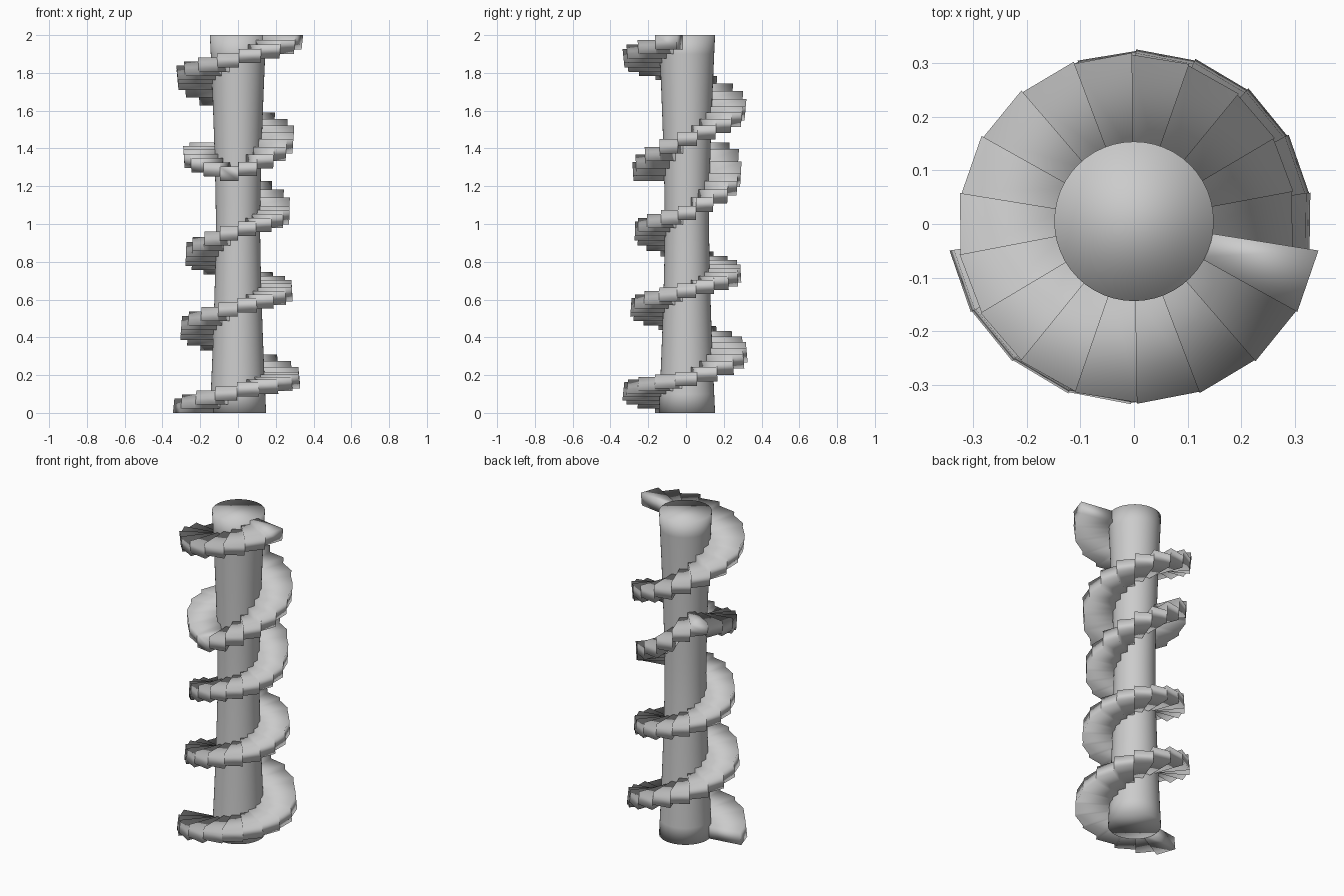
import bpy, bmesh, math

if "Cube" in bpy.data.objects:
    bpy.data.objects.remove(bpy.data.objects["Cube"])

CY = 0.005          # small offset of the axis
THICK = 0.075       # blade thickness
STEPS_PER_TURN = 18


def flare(z, r_mid, r_end):
    """Radius of the waisted form: narrow in the middle, wide at the ends."""
    return r_mid + (r_end - r_mid) * min(1, abs(z - 1)) ** 1.5


def finish(bm, name):
    bmesh.ops.recalc_face_normals(bm, faces=bm.faces)
    for f in bm.faces:
        f.smooth = True
    me = bpy.data.meshes.new(name)
    bm.to_mesh(me)
    bm.free()
    ob = bpy.data.objects.new(name, me)
    bpy.context.collection.objects.link(ob)
    return ob


# central shaft, slightly waisted
bm = bmesh.new()
SEG, rings = 48, []
for k in range(21):
    z = k * 0.1
    r = flare(z, 0.117, 0.149)
    rings.append([bm.verts.new((r * math.cos(2 * math.pi * i / SEG),
                                CY + r * math.sin(2 * math.pi * i / SEG), z))
                  for i in range(SEG)])
for a, b in zip(rings, rings[1:]):
    for i in range(SEG):
        j = (i + 1) % SEG
        bm.faces.new((a[i], a[j], b[j], b[i]))
bm.faces.new(rings[0][::-1])
bm.faces.new(rings[-1])
finish(bm, "shaft")

# height of the blade against its winding angle in degrees
PATH = [(189, .038), (270, .125), (360, .185), (450, .335), (540, .46),
        (630, .565), (720, .65), (810, .74), (900, .84), (990, .965),
        (1080, 1.055), (1170, 1.25), (1215, 1.40), (1260, 1.36),
        (1350, 1.26), (1440, 1.44), (1530, 1.59), (1620, 1.77),
        (1710, 1.865), (1791, 1.962)]


def height(deg):
    for (a0, z0), (a1, z1) in zip(PATH, PATH[1:]):
        if deg <= a1:
            return z0 + (z1 - z0) * (deg - a0) / (a1 - a0)
    return PATH[-1][1]


# stepped spiral blade wound around the shaft
bm = bmesh.new()
start, end = PATH[0][0], PATH[-1][0]
n = round((end - start) / 360 * STEPS_PER_TURN)


def section(deg, zc):
    a = math.radians(deg)
    out = []
    for outer, dz in ((0, -1), (0, 1), (1, 1), (1, -1)):
        z = zc + dz * THICK / 2
        r = flare(z, 0.275, 0.349) if outer else flare(z, 0.117, 0.149) - 0.012
        out.append(bm.verts.new((r * math.cos(a), CY + r * math.sin(a), z)))
    return out


prev = None
for i in range(n):
    d0 = start + (end - start) * i / n
    d1 = start + (end - start) * (i + 1) / n
    zc = height(start + (end - start) * i / (n - 1))
    s0, s1 = section(d0, zc), section(d1, zc)
    if prev:
        # risers above and below
        for a, b in ((1, 2), (3, 0)):
            bm.faces.new((prev[a], prev[b], s0[b], s0[a]))
    else:
        bm.faces.new(s0)
    for k in range(4):
        m = (k + 1) % 4
        bm.faces.new((s0[k], s0[m], s1[m], s1[k]))
    prev = s1
bm.faces.new(prev)
finish(bm, "spiral_blade")
